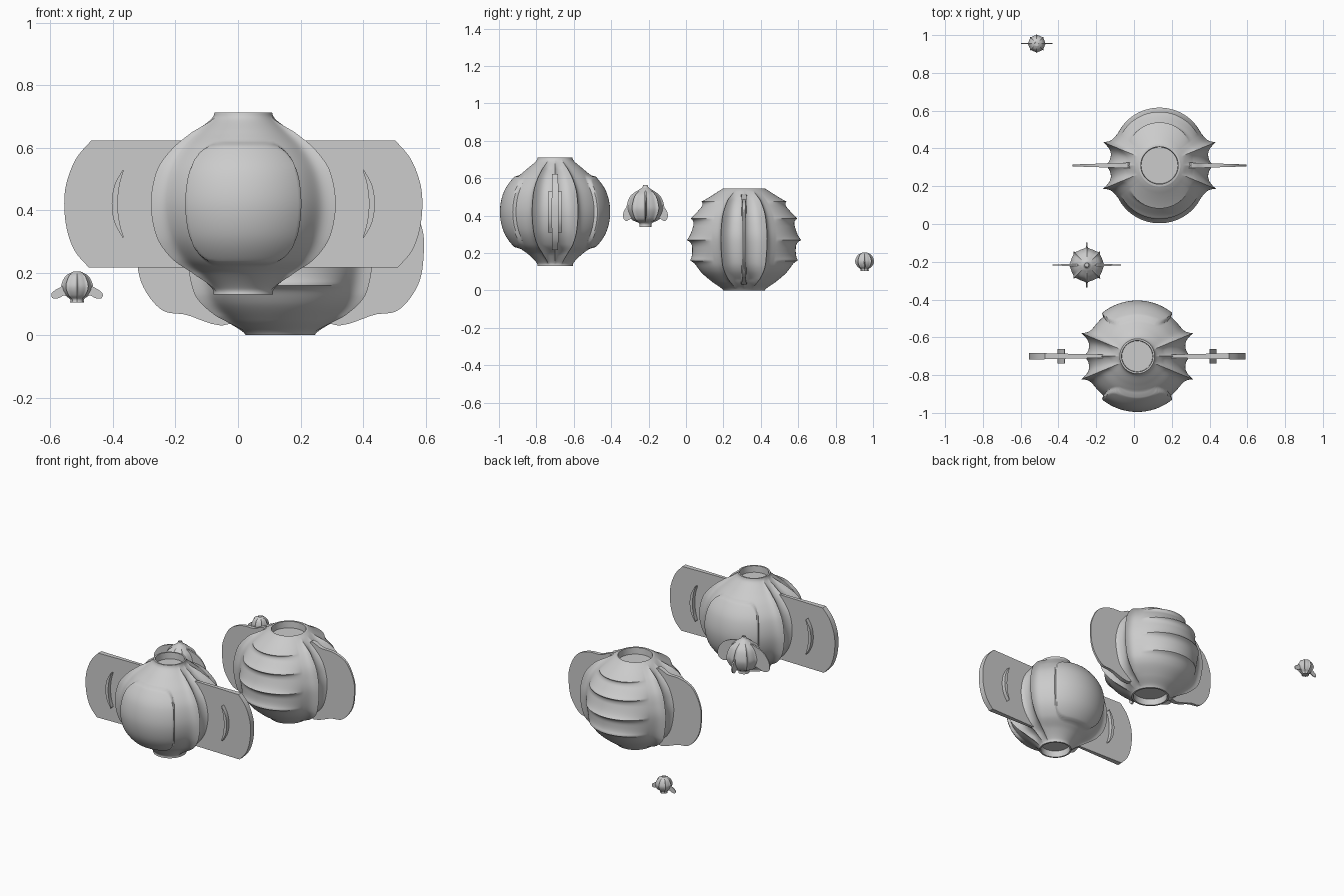
import bpy, bmesh
from math import sin, cos, pi, exp, atan2, radians, degrees

if "Cube" in bpy.data.objects:
    bpy.data.objects.remove(bpy.data.objects["Cube"])


def finish(name, bm):
    bmesh.ops.recalc_face_normals(bm, faces=bm.faces)
    me = bpy.data.meshes.new(name)
    bm.to_mesh(me)
    bm.free()
    ob = bpy.data.objects.new(name, me)
    bpy.context.collection.objects.link(ob)
    bpy.context.view_layer.objects.active = ob
    bpy.ops.object.select_all(action='DESELECT')
    ob.select_set(True)
    bpy.ops.object.shade_smooth_by_angle(angle=radians(35))
    return ob


def spline(pts, n, closed=False):
    """Catmull-Rom samples through 2D points."""
    m, out = len(pts), []
    for i in range(m if closed else m - 1):
        ids = [(i + k) % m if closed else min(max(i + k, 0), m - 1) for k in (-1, 0, 1, 2)]
        p = [pts[j] for j in ids]
        for s in range(n):
            t = s / n
            out.append(tuple(0.5 * (2 * b + (c - a) * t + (2 * a - 5 * b + 4 * c - d) * t * t
                             + (3 * b - a - 3 * c + d) * t ** 3) for a, b, c, d in zip(*p)))
    return out if closed else out + [pts[-1]]


def shell(name, centre, profile, relief, segs, n, lip):
    """Lathed body with surface relief and a recessed cap at both ends."""
    bm = bmesh.new()
    prof = spline(profile, n)
    (r0, z0), (r1, z1) = prof[0], prof[-1]
    rows = [(r0 * .88, z0 + lip, 0), (r0 * .9, z0, 0)] + [(r, z, 1) for r, z in prof]
    rows += [(r1 * .9, z1, 0), (r1 * .88, z1 - lip, 0)]
    rings = []
    for r, z, on in rows:
        ring = []
        for i in range(segs):
            t = 2 * pi * i / segs
            q = r + (relief(t, z, r) if on else 0)
            ring.append(bm.verts.new((centre[0] + q * cos(t), centre[1] + q * sin(t), z)))
        rings.append(ring)
    for a, b in zip(rings, rings[1:]):
        for i in range(segs):
            j = (i + 1) % segs
            bm.faces.new((a[i], a[j], b[j], b[i]))
    bm.faces.new(rings[0])
    bm.faces.new(rings[-1])
    return finish(name, bm)


def plates(name, centre, outline, t_in, t_out, axis='x'):
    """Mirrored pair of upright plates; half thickness runs from t_in to t_out."""
    lo, hi = min(p[0] for p in outline), max(p[0] for p in outline)
    for side, word in ((1, "right"), (-1, "left")):
        bm = bmesh.new()
        faces = []
        for s in (1, -1):
            vs = []
            for d, z in outline:
                h = s * (t_in + (t_out - t_in) * (d - lo) / (hi - lo))
                x, y = (side * d, h) if axis == 'x' else (h, side * d)
                vs.append(bm.verts.new((centre[0] + x, centre[1] + y, z)))
            bm.faces.new(vs)
            faces.append(vs)
        a, b = faces
        for i in range(len(a)):
            j = (i + 1) % len(a)
            bm.faces.new((a[i], a[j], b[j], b[i]))
        finish(f"{name}_{word}", bm)


def ridges(t):
    """Sharp vertical ridges beside each wing, plus a soft wing root."""
    a = abs(degrees(atan2(sin(t), abs(cos(t)))))
    flat = -.02 if a < 22.5 else 0
    return .045 * exp(-abs(a - 22.5) / 3.5) + .03 * exp(-a / 4) + flat * (1 - (a / 22.5) ** 4)


def off_front(t):
    return abs(degrees(atan2(cos(t), abs(sin(t)))))


def fade(v, top, bottom):
    return max(0, min(1, (v - bottom) / .05, (top - v) / .05))


# Large front lantern with raised panels
def panel_relief(t, z, r):
    m = ((off_front(t) / 41) ** 6 + (abs(z - .42) / .198) ** 6) ** (1 / 6)
    k = max(0, min(1, (1.0 - m) / .05))
    return .02 * k * k * (3 - 2 * k) + ridges(t) * fade(z, .70, .14) * min(1, r / .25)


A = (.017, -.70)
shell("panelled_lantern_body", A,
      [(.095, .13), (.10, .15), (.145, .195), (.21, .245), (.257, .32), (.275, .42),
       (.257, .52), (.21, .595), (.15, .65), (.103, .69), (.092, .712)],
      panel_relief, 256, 9, .04)
arc = spline([(.487, .622), (.535, .565), (.565, .49), (.573, .42), (.565, .34), (.54, .27), (.495, .217)], 5)
plates("panelled_lantern_wing", A, [(.15, .217), (.15, .622)] + arc, .008, .018)

# Crescent grips through the front wings
outer = spline([(.385, .53), (.412, .48), (.421, .42), (.412, .36), (.385, .31)], 5)
inner = spline([(.383, .315), (.396, .36), (.402, .42), (.396, .48), (.383, .525)], 5)
plates("crescent_grip", A, outer + inner, .038, .038)


# Large rear lantern with overlapping horizontal bands
def band_relief(t, z, r):
    k = max(0, 1 - (off_front(t) / 52) ** 2)
    lips = 0
    for e in (.16, .27, .385, .475):
        d = z - e
        lips = max(lips, exp(-d / .028) if d >= 0 else exp(d / .012))
    return .028 * k * lips + ridges(t) * fade(z, .535, .01) * min(1, r / .25)


B = (.135, .31)
shell("banded_lantern_body", B,
      [(.11, 0), (.125, .015), (.175, .05), (.235, .105), (.263, .165), (.278, .27),
       (.268, .35), (.245, .415), (.20, .475), (.14, .525), (.11, .545)],
      band_relief, 256, 12, .04)
plates("banded_lantern_wing", B,
       spline([(.14, .06), (.14, .48), (.24, .487), (.33, .48), (.405, .44), (.45, .355), (.46, .28),
               (.445, .17), (.385, .085), (.31, .067)], 6, True), .016, .005)


# Small lanterns with evenly spaced ribs
def small_relief(size):
    def f(t, z, r):
        a = abs((degrees(t) + 22.5) % 45 - 22.5)
        return .16 * size * exp(-a / 3.5) * max(0, (r - .35 * size) / (.65 * size))
    return f


C = (-.25, -.217)
shell("small_lantern_body", C,
      [(.032, .34), (.034, .36), (.065, .38), (.084, .42), (.086, .455), (.07, .505),
       (.035, .538), (.018, .55), (.011, .565)], small_relief(.085), 128, 6, .008)
plates("small_lantern_wing", C,
       spline([(.04, .41), (.04, .52), (.09, .52), (.145, .49), (.178, .44), (.175, .395),
               (.14, .38), (.09, .395)], 5, True), .006, .003)
plates("small_lantern_fin", C,
       spline([(.06, .40), (.06, .47), (.085, .46), (.112, .43), (.12, .395), (.105, .372),
               (.085, .38)], 5, True), .007, .004, 'y')

D = (-.515, .955)
shell("tiny_lantern_body", D,
      [(.021, .104), (.021, .115), (.033, .127), (.042, .145), (.043, .163), (.033, .188),
       (.018, .20), (.012, .203)], small_relief(.043), 128, 5, .004)
plates("tiny_lantern_wing", D,
       spline([(.025, .128), (.025, .172), (.045, .158), (.07, .144), (.082, .132),
               (.078, .118), (.06, .118), (.042, .127)], 5, True), .004, .002)
